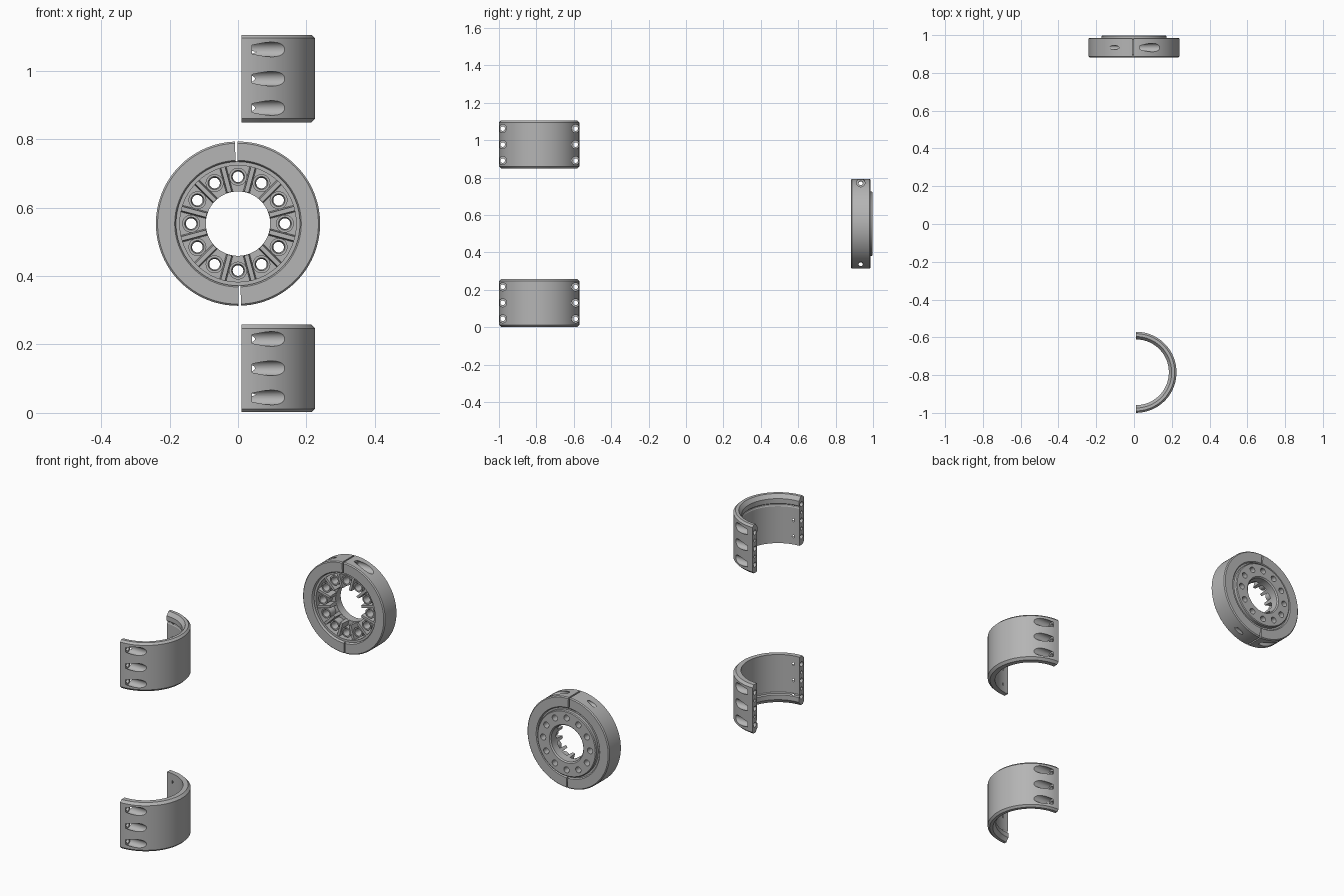
import bpy, bmesh
from math import sin, cos, pi, radians
from mathutils import Matrix, Vector

if "Cube" in bpy.data.objects:
    bpy.data.objects.remove(bpy.data.objects["Cube"])

steel = bpy.data.materials.new("satin grey steel")
steel.use_nodes = True
steel.diffuse_color = (0.46, 0.46, 0.46, 1)
bsdf = next(n for n in steel.node_tree.nodes if n.type == 'BSDF_PRINCIPLED')
bsdf.inputs["Base Color"].default_value = steel.diffuse_color

# Lathe axis choices
ALONG_X = lambda x, y, z: Vector((z, x, y))
ALONG_Y = lambda x, y, z: Vector((x, z, y))
ALONG_Z = lambda x, y, z: Vector((x, y, z))


def lathe(bm, profile, axis, centre=(0, 0, 0), start=0, end=360, seg=96):
    """Revolve a closed (radius, height) profile, capping partial turns."""
    full = end - start >= 360
    centre = Vector(centre)
    rows = []
    for i in range(seg if full else seg + 1):
        a = radians(start + (end - start) * i / seg)
        rows.append([bm.verts.new(centre + axis(r * cos(a), r * sin(a), h)) for r, h in profile])
    n = len(profile)
    for i in range(seg):
        p, q = rows[i], rows[(i + 1) % len(rows)]
        for j in range(n):
            k = (j + 1) % n
            if profile[j][0] + profile[k][0] > 0:
                bm.faces.new((p[j], p[k], q[k], q[j]))
    if not full:
        bm.faces.new(rows[0])
        bm.faces.new(rows[-1])


def make(name, bm):
    bmesh.ops.remove_doubles(bm, verts=bm.verts, dist=1e-6)
    bmesh.ops.recalc_face_normals(bm, faces=bm.faces)
    mesh = bpy.data.meshes.new(name)
    bm.to_mesh(mesh)
    bm.free()
    mesh.materials.append(steel)
    obj = bpy.data.objects.new(name, mesh)
    bpy.context.collection.objects.link(obj)
    return obj


def cut(obj, cutter):
    """Subtract the cutter from the object and bake the result."""
    cutter.hide_render = True
    mod = obj.modifiers.new("holes", 'BOOLEAN')
    mod.operation, mod.solver, mod.object = 'DIFFERENCE', 'EXACT', cutter
    dg = bpy.context.evaluated_depsgraph_get()
    mesh = bpy.data.meshes.new_from_object(obj.evaluated_get(dg))
    obj.modifiers.clear()
    obj.data = mesh


def smooth(obj):
    bpy.ops.object.select_all(action='DESELECT')
    obj.select_set(True)
    bpy.context.view_layer.objects.active = obj
    bpy.ops.object.shade_smooth_by_angle(angle=radians(25))


def stepped_drill(bm, centre, r1, r2, a, b, c):
    """Cutter along x: radius r1 from a to b, then r2 from b to c."""
    lathe(bm, [(0, a), (r1, a), (r1, b), (r2, b), (r2, c), (0, c)], ALONG_X, centre, seg=32)


# Half sleeves with screw pockets
CX, CY, H = 0.0105, -0.785, 0.257
R = 0.2145
sleeve = [(0.178, 0), (0.184, 0), (R - 0.012, 0), (R, 0.012), (R, H - 0.01), (R - 0.01, H),
          (0.189, H), (0.174, H - 0.02), (0.174, H - 0.045), (0.18, H - 0.05),
          (0.18, H - 0.058), (0.178, H - 0.062)]
for name, z0, flip in (("upper_half_sleeve", 0.848, False), ("lower_half_sleeve", 0.002, True)):
    bm = bmesh.new()
    profile = [(r, H - h if flip else h) for r, h in sleeve]
    lathe(bm, profile, ALONG_Z, (CX, CY, z0), -90, 90, 64)
    obj = make(name, bm)
    bm = bmesh.new()
    for side in (-1, 1):
        y = CY + side * 0.195
        for i in (-1, 0, 1):
            stepped_drill(bm, (0, y, z0 + H / 2 + i * 0.0855), 0.0125, 0.0215, -0.05, 0.041, 0.3)
        # Dowel holes in the mating faces
        for i in (-0.5, 0.5):
            stepped_drill(bm, (0, y, z0 + H / 2 + i * 0.0855), 0.008, 0.008, -0.05, 0.01, 0.028)
    cutter = make("sleeve_cutter", bm)
    cut(obj, cutter)
    bpy.data.objects.remove(cutter)
    smooth(obj)

# Split clamp ring, slightly turned about its axis
RZ, TILT, GAP = 0.553, 1.3, 0.9
Y0, Y1 = 0.882, 0.986
ring = [(0.181, Y0 + 0.006), (0.185, Y0), (0.235, Y0), (0.24, Y0 + 0.005),
        (0.24, Y1 - 0.005), (0.235, Y1), (0.186, Y1), (0.181, Y1 - 0.006)]
bm = bmesh.new()
for sign in (1, -1):
    stepped_drill(bm, (0, 0.934, sign * 0.217), 0.0115, 0.0225, -0.3 * sign, 0.037 * sign, 0.3 * sign)
bmesh.ops.rotate(bm, verts=bm.verts, matrix=Matrix.Rotation(radians(-TILT), 3, 'Y'))
bmesh.ops.translate(bm, verts=bm.verts, vec=(0, 0, RZ))
cutter = make("clamp_cutter", bm)
for name, mid in (("left_clamp_half", 0), ("right_clamp_half", 180)):
    bm = bmesh.new()
    lathe(bm, ring, ALONG_Y, (0, 0, RZ), mid + TILT - 90 + GAP, mid + TILT + 90 - GAP, 64)
    obj = make(name, bm)
    cut(obj, cutter)
    smooth(obj)
bpy.data.objects.remove(cutter)

# Hub: rear plate with rim
FLOOR, BACK = 0.95, 0.998
BOLT_R = 0.137
bm = bmesh.new()
lathe(bm, [(0.094, FLOOR), (0.17, FLOOR), (0.17, 0.895), (0.183, 0.895), (0.183, 0.978),
           (0.172, 0.978), (0.172, BACK - 0.004), (0.168, BACK), (0.1, BACK), (0.094, BACK - 0.006)],
      ALONG_Y, (0, 0, RZ))
hub = make("hub_plate", bm)
bolt_spots = [(BOLT_R * cos(i * pi / 6), 0, RZ + BOLT_R * sin(i * pi / 6)) for i in range(12)]
bm = bmesh.new()
for spot in bolt_spots:
    lathe(bm, [(0, 0.9), (0.0155, 0.9), (0.0155, 1.05), (0, 1.05)], ALONG_Y, spot, seg=32)
cutter = make("bolt_cutter", bm)
cut(hub, cutter)
bpy.data.objects.remove(cutter)
smooth(hub)

# Bolt bosses
bm = bmesh.new()
for spot in bolt_spots:
    lathe(bm, [(0.0155, FLOOR + 0.002), (0.0155, 0.92), (0.019, 0.906), (0.026, 0.906),
               (0.026, FLOOR + 0.002)], ALONG_Y, spot, seg=32)
smooth(make("hub_bosses", bm))

# Radial ribs between the bosses
bm = bmesh.new()
for i in range(12):
    geom = bmesh.ops.create_cube(bm, size=1)["verts"]
    for v in geom:
        front = v.co.y < 0
        v.co = Vector((0.095 if v.co.x < 0 else 0.174,
                       0.9 if front else FLOOR + 0.002,
                       v.co.z * (0.013 if front else 0.02)))
    bmesh.ops.rotate(bm, verts=geom, matrix=Matrix.Rotation(pi / 12 + i * pi / 6, 3, 'Y'))
    bmesh.ops.translate(bm, verts=geom, vec=(0, 0, RZ))
make("hub_ribs", bm)
